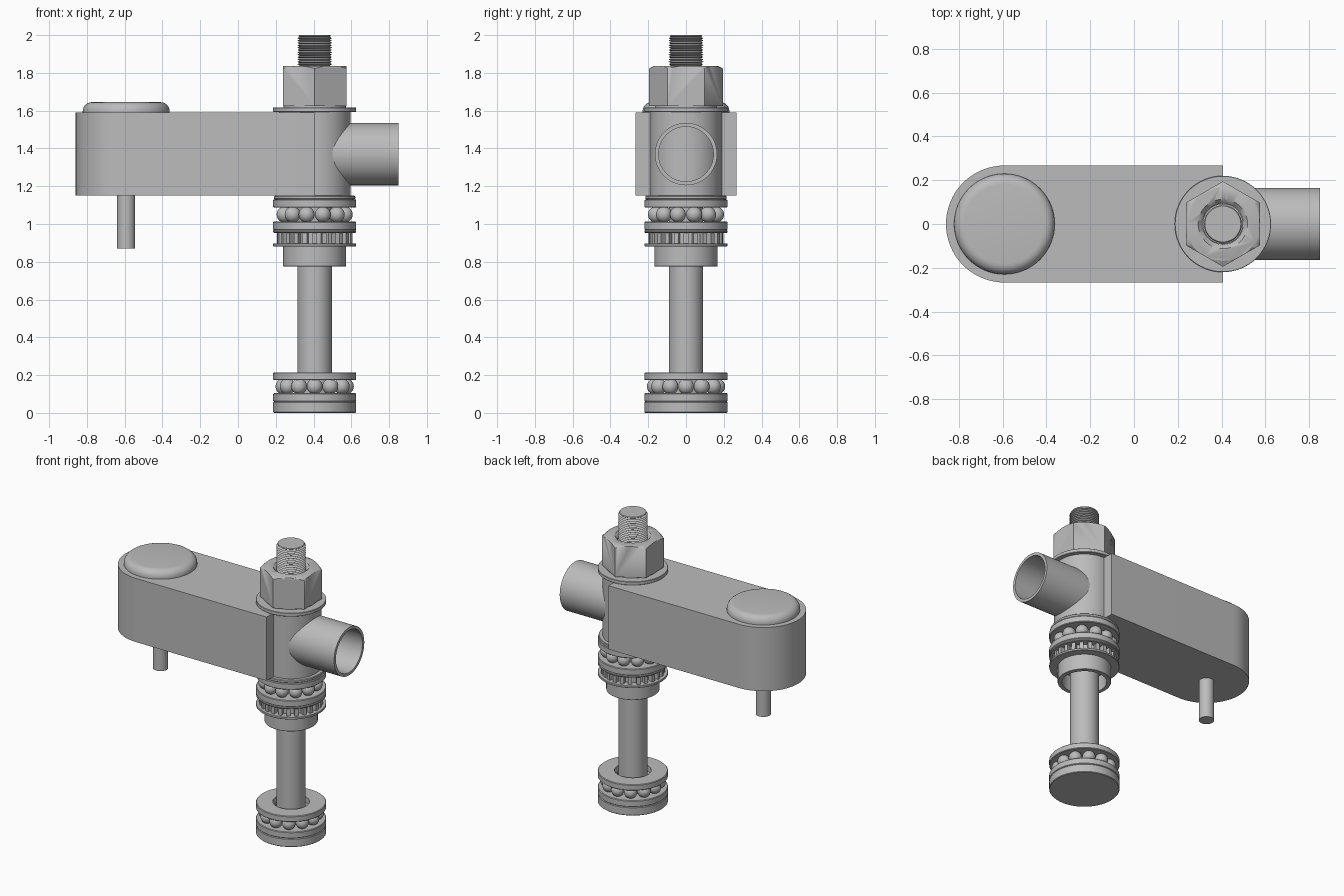
import bpy, bmesh, math
from mathutils import Matrix, Vector

if "Cube" in bpy.data.objects:
    bpy.data.objects.remove(bpy.data.objects["Cube"])

steel = bpy.data.materials.new("steel_grey")
steel.use_nodes = True
GREY = (0.5, 0.5, 0.5, 1)
steel.diffuse_color = GREY
steel.node_tree.nodes["Principled BSDF"].inputs["Base Color"].default_value = GREY

AXIS = 0.406   # x of the spindle
ARM = -0.592   # x of the rounded arm end


def finish(name, bm, place=Matrix()):
    bmesh.ops.remove_doubles(bm, verts=bm.verts, dist=1e-5)
    bmesh.ops.recalc_face_normals(bm, faces=bm.faces)
    mesh = bpy.data.meshes.new(name)
    bm.to_mesh(mesh)
    bm.free()
    mesh.materials.append(steel)
    obj = bpy.data.objects.new(name, mesh)
    bpy.context.collection.objects.link(obj)
    obj.matrix_world = place
    bpy.ops.object.select_all(action="DESELECT")
    obj.select_set(True)
    bpy.context.view_layer.objects.active = obj
    bpy.ops.object.shade_smooth_by_angle(angle=math.radians(30))
    return obj


def lathe(name, profile, x=AXIS, place=None, steps=64):
    """Spin a closed (radius, height) outline around z."""
    bm = bmesh.new()
    verts = [bm.verts.new((r, 0, z)) for r, z in profile]
    edges = [bm.edges.new((a, b)) for a, b in zip(verts, verts[1:] + verts[:1])
             if a.co.x > 0 or b.co.x > 0]
    bmesh.ops.spin(bm, geom=verts + edges, cent=(0, 0, 0), axis=(0, 0, 1),
                   angle=math.tau, steps=steps)
    return finish(name, bm, place or Matrix.Translation((x, 0, 0)))


def ring(name, inner, outer, low, high, bevel=0.004):
    b = bevel
    return lathe(name, [(inner, low), (outer - b, low), (outer, low + b),
                        (outer, high - b), (outer - b, high), (inner, high)])


def prism(name, outline, low, high, x=AXIS):
    bm = bmesh.new()
    face = bm.faces.new([bm.verts.new((px, py, low)) for px, py in outline])
    top = bmesh.ops.extrude_face_region(bm, geom=[face])["geom"]
    bmesh.ops.translate(bm, vec=(0, 0, high - low),
                        verts=[v for v in top if isinstance(v, bmesh.types.BMVert)])
    return finish(name, bm, Matrix.Translation((x, 0, 0)))


def polar(r, degrees):
    a = math.radians(degrees)
    return r * math.cos(a), r * math.sin(a)


def balls(name, z, count, phase):
    bm = bmesh.new()
    for i in range(count):
        px, py = polar(0.165, phase + 360 * i / count)
        bmesh.ops.create_uvsphere(bm, u_segments=24, v_segments=14, radius=0.042,
                                  matrix=Matrix.Translation((px, py, z)))
    return finish(name, bm, Matrix.Translation((AXIS, 0, 0)))


# Arm housing: half round at one end, square at the other
width = 0.267
outline = [polar(width, 90 + 180 * i / 40) for i in range(41)]
outline += [(AXIS - ARM, -width), (AXIS - ARM, width)]
prism("arm_housing", outline, 1.15, 1.59, x=ARM)

# Domed cap and pin on the arm
cap = [(0, 1.585), (0.23, 1.585), (0.23, 1.597)]
cap += [(0.182 + dx, 1.597 + dz) for dx, dz in (polar(0.048, 15 * i) for i in range(1, 7))]
lathe("arm_cap", cap + [(0, 1.645)], x=ARM)
lathe("arm_pin", [(0, 0.87), (0.048, 0.87), (0.048, 1.16), (0, 1.16)], x=ARM, steps=32)

# Pivot barrel with a side pipe
lathe("pivot_barrel", [(0.1, 1.15), (0.19, 1.15), (0.19, 1.595), (0.1, 1.595)])
side = Matrix.Translation((0.45, 0, 1.37)) @ Matrix.Rotation(math.pi / 2, 4, "Y")
lathe("side_pipe", [(0.145, 0), (0.165, 0), (0.165, 0.4), (0.145, 0.4)], place=side)

# Spindle with a threaded tip
lathe("spindle_rod", [(0, 0.03), (0.091, 0.03), (0.091, 1.7), (0, 1.7)])
turns, start, pitch = 24, 1.69, 0.0125
thread = [(0, start)]
for i in range(turns):
    thread += [(0.08, start + i * pitch), (0.092, start + (i + 0.5) * pitch)]
thread += [(0.08, start + turns * pitch), (0.086, 1.995), (0.082, 2.0), (0, 2.0)]
lathe("spindle_thread", thread, steps=48)

# Top washer and hexagonal nut with turned-down corners
ring("top_washer", 0.095, 0.22, 1.593, 1.617, 0.002)
ring("nut_foot", 0.095, 0.165, 1.615, 1.626, 0.002)
nut = prism("hex_nut", [polar(0.195, 30 + 60 * i) for i in range(6)], 1.624, 1.837)
cutter = lathe("nut_cutter", [(0.093, 1.6), (0.21, 1.6), (0.21, 1.815), (0.168, 1.837),
                              (0.168, 1.85), (0.13, 1.85), (0.113, 1.837), (0.093, 1.815)])
cut = nut.modifiers.new("corner_cut", "BOOLEAN")
cut.operation, cut.object, cut.solver = "INTERSECT", cutter, "EXACT"
bpy.context.view_layer.objects.active = nut
bpy.ops.object.modifier_apply(modifier=cut.name)
bpy.data.objects.remove(cutter)

# Upper ball bearing
ring("upper_spacer", 0.1, 0.215, 1.13, 1.15)
ring("upper_bearing_top_race", 0.115, 0.22, 1.087, 1.13)
balls("upper_bearing_balls", 1.05, 12, 15)
ring("upper_bearing_bottom_race", 0.115, 0.22, 0.968, 1.013)
ring("ratchet_cover", 0.1, 0.22, 0.953, 0.968)

# Toothed ratchet ring, flange and hollow collar
teeth = 24
gear = []
for i in range(teeth):
    a = 360 * i / teeth
    gear += [polar(0.165, a - 3.5), polar(0.2, a - 3.5), polar(0.2, a + 3.5),
             polar(0.165, a + 3.5)]
prism("ratchet_ring", gear, 0.895, 0.955)
ring("collar_flange", 0.1, 0.22, 0.882, 0.897, 0.002)
ring("collar", 0.14, 0.167, 0.775, 0.885, 0.002)

# Lower ball bearing on the solid foot
ring("lower_bearing_top_race", 0.115, 0.22, 0.173, 0.214)
balls("lower_bearing_balls", 0.14, 12, 0)
ring("lower_bearing_bottom_race", 0.115, 0.22, 0.06, 0.104)
ring("foot_disc", 0, 0.22, 0, 0.059)
